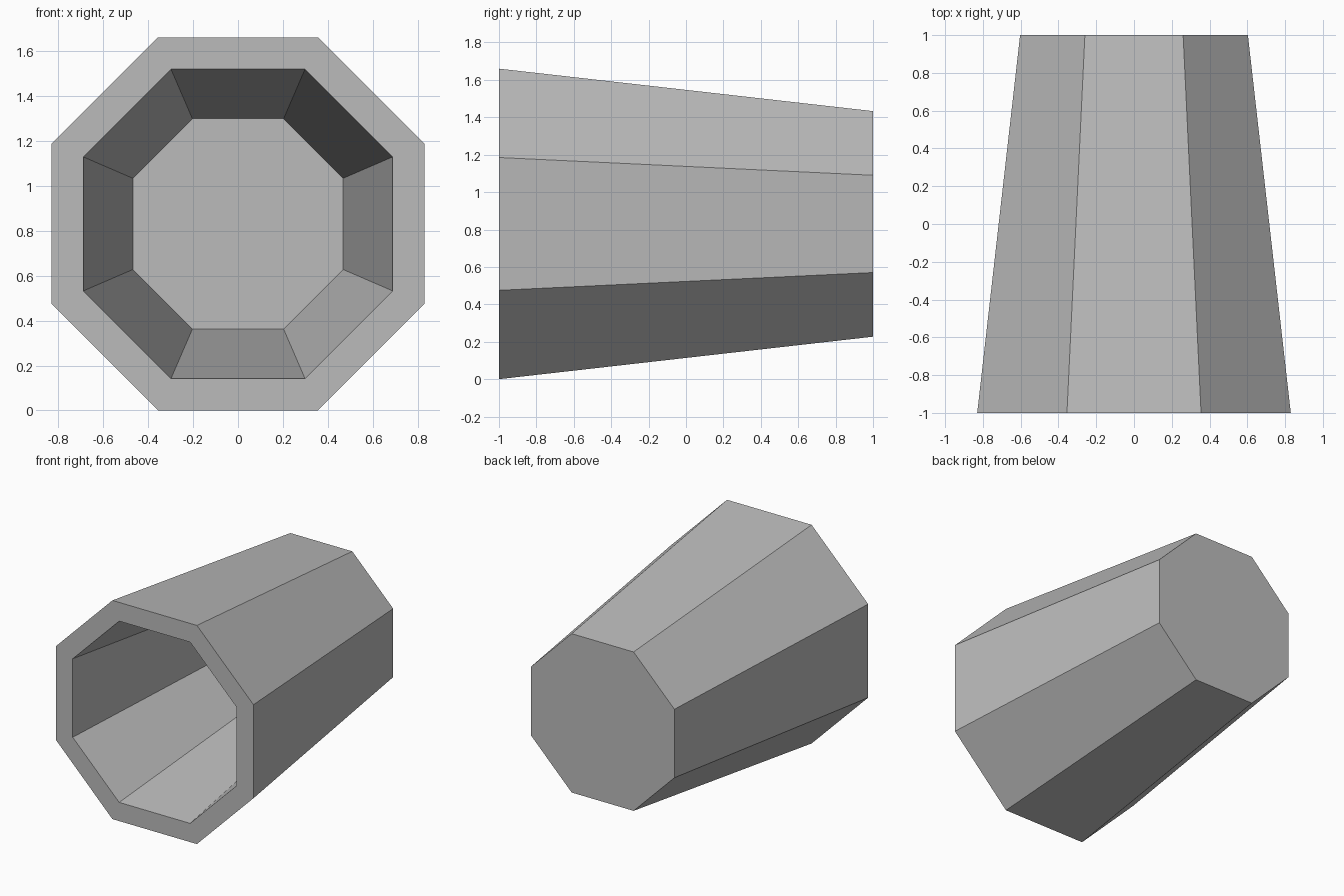
import bpy
import bmesh

if "Cube" in bpy.data.objects:
    bpy.data.objects.remove(bpy.data.objects["Cube"])

CENTRE_Z = 0.83


def ring(bm, y, half, corner):
    """Eight-sided ring facing -y: half = half width, corner = half length of a flat side."""
    pts = [(corner, -half), (half, -corner), (half, corner), (corner, half),
           (-corner, half), (-half, corner), (-half, -corner), (-corner, -half)]
    return [bm.verts.new((x, y, CENTRE_Z + z)) for x, z in pts]


def bridge(bm, a, b):
    for i in range(8):
        j = (i + 1) % 8
        bm.faces.new((a[i], a[j], b[j], b[i]))


grey = bpy.data.materials.new("plain grey")
grey.diffuse_color = (0.5, 0.5, 0.5, 1.0)
grey.use_nodes = True
grey.node_tree.nodes["Principled BSDF"].inputs["Base Color"].default_value = grey.diffuse_color

bm = bmesh.new()
# Closed back, tapered outer wall, flat front rim, tapered cavity, cavity floor
back = ring(bm, 1.0, 0.603, 0.26)
front = ring(bm, -1.0, 0.83, 0.355)
mouth = ring(bm, -1.0, 0.688, 0.298)
floor = ring(bm, 0.7, 0.468, 0.203)
bm.faces.new(back)
for a, b in ((back, front), (front, mouth), (mouth, floor)):
    bridge(bm, a, b)
bm.faces.new(floor)
bmesh.ops.recalc_face_normals(bm, faces=bm.faces[:])

mesh = bpy.data.meshes.new("tapered_cup")
bm.to_mesh(mesh)
bm.free()
mesh.materials.append(grey)
cup = bpy.data.objects.new("tapered_cup", mesh)
bpy.context.collection.objects.link(cup)
